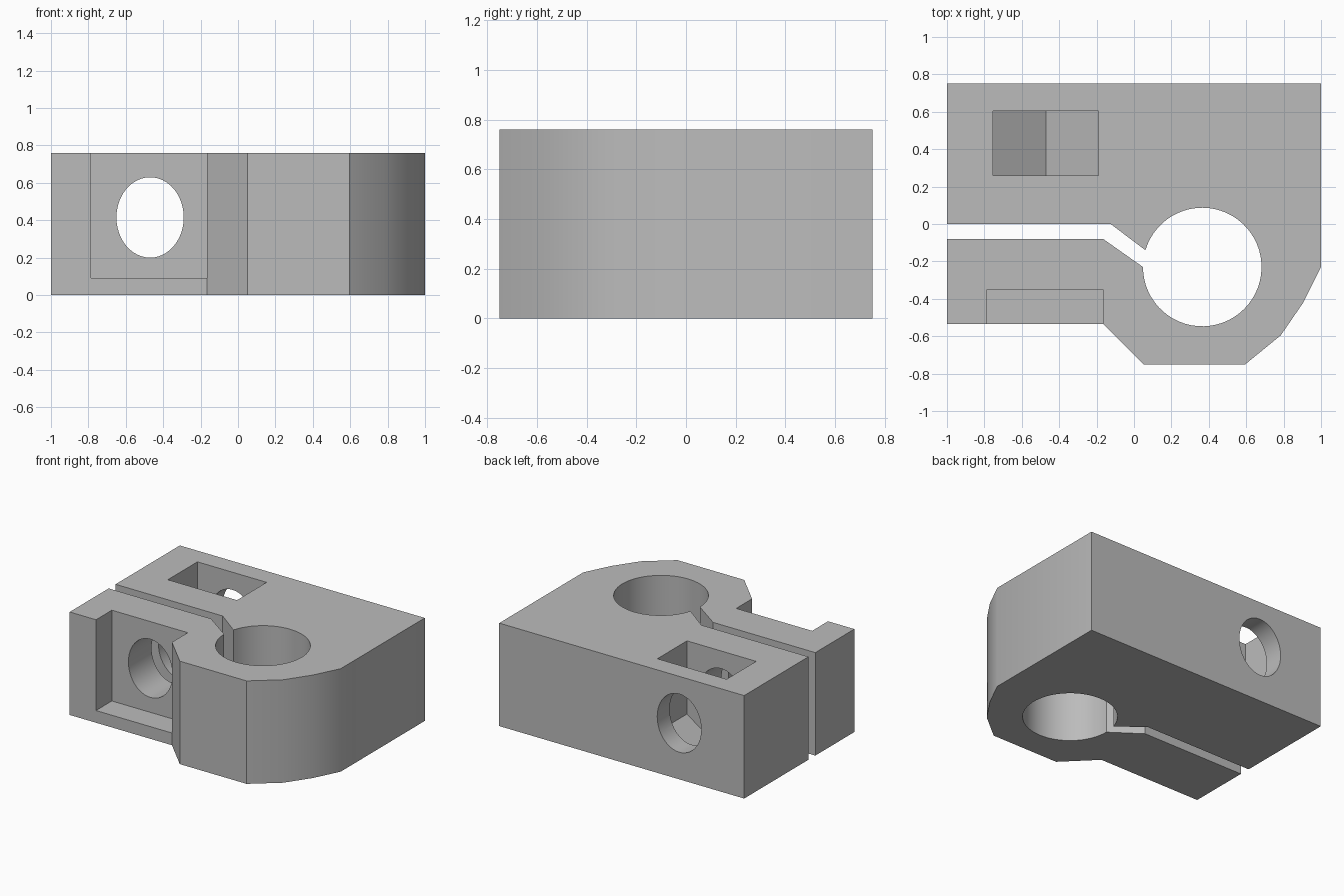
import bpy, bmesh
from math import sin, cos, pi, radians

if "Cube" in bpy.data.objects:
    bpy.data.objects.remove(bpy.data.objects["Cube"], do_unlink=True)

HEIGHT = 0.76
BOLT_X, BOLT_Z = -0.47, 0.415


def prism(name, profile, offset):
    """Extrude a closed loop of 3D points along an offset."""
    bm = bmesh.new()
    face = bm.faces.new([bm.verts.new(p) for p in profile])
    extruded = bmesh.ops.extrude_face_region(bm, geom=[face], use_keep_orig=True)
    verts = [v for v in extruded["geom"] if isinstance(v, bmesh.types.BMVert)]
    bmesh.ops.translate(bm, verts=verts, vec=offset)
    bmesh.ops.recalc_face_normals(bm, faces=bm.faces)
    mesh = bpy.data.meshes.new(name)
    bm.to_mesh(mesh)
    bm.free()
    obj = bpy.data.objects.new(name, mesh)
    bpy.context.collection.objects.link(obj)
    return obj


# Clamp outline: outer shell, then around the bore and back out of the slit
outer = [(-1, -0.535), (-0.165, -0.535), (0.05, -0.75), (0.595, -0.75),
         (0.785, -0.595), (0.905, -0.42), (1, -0.23), (1, 0.75),
         (-1, 0.75), (-1, 0), (-0.125, 0)]
steps = 56
start, end = radians(163.5), radians(-180)
angles = [start + (end - start) * i / steps for i in range(steps + 1)]
bore = [(0.365 + 0.317 * cos(a), -0.23 + 0.317 * sin(a)) for a in angles]
slit = [(-0.165, -0.08), (-1, -0.08)]
body = prism("clamp_body", [(x, y, 0) for x, y in outer + bore + slit], (0, 0, HEIGHT))

# Front recess, open to the front and top
recess = [(-0.785, -0.35, 0.09), (-0.165, -0.35, 0.09),
          (-0.165, -0.35, 1), (-0.785, -0.35, 1)]
# Nut pocket with a pointed floor, open to the top
pocket = [(BOLT_X, 0.26, 0.025), (-0.19, 0.26, 0.22), (-0.19, 0.26, 1),
          (-0.755, 0.26, 1), (-0.755, 0.26, 0.22)]
# Oval bolt hole running front to back
hole = [(BOLT_X + 0.18 * cos(i * pi / 24), -1, BOLT_Z + 0.215 * sin(i * pi / 24))
        for i in range(48)]

cutters = [prism("recess_cutter", recess, (0, -0.5, 0)),
           prism("nut_pocket_cutter", pocket, (0, 0.345, 0)),
           prism("bolt_hole_cutter", hole, (0, 2, 0))]

bpy.ops.object.select_all(action="DESELECT")
body.select_set(True)
bpy.context.view_layer.objects.active = body
for cutter in cutters:
    cutter.hide_render = True
    cut = body.modifiers.new(cutter.name, "BOOLEAN")
    cut.operation = "DIFFERENCE"
    cut.solver = "EXACT"
    cut.object = cutter
    bpy.ops.object.modifier_apply(modifier=cut.name)
    bpy.data.objects.remove(cutter, do_unlink=True)

# Plain grey finish
grey = bpy.data.materials.new("plain_grey")
grey.use_nodes = True
colour = (0.5, 0.5, 0.5, 1)
grey.diffuse_color = colour
grey.node_tree.nodes["Principled BSDF"].inputs["Base Color"].default_value = colour
body.data.materials.clear()
body.data.materials.append(grey)
for poly in body.data.polygons:
    poly.material_index = 0

bpy.ops.object.shade_smooth_by_angle(angle=radians(30))
